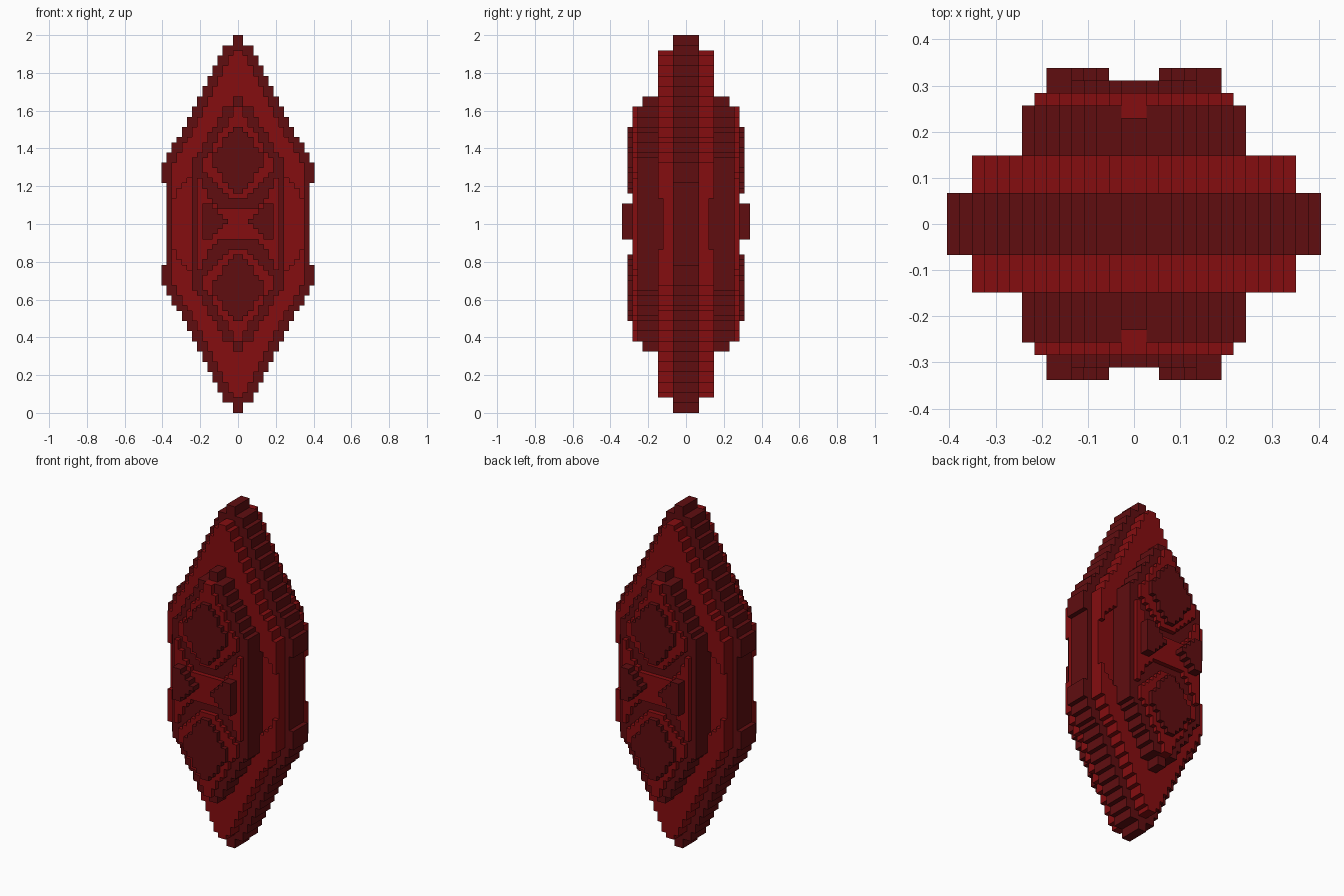
import bpy, bmesh

# remove the default cube only
cube = bpy.data.objects.get("Cube")
if cube:
    bpy.data.objects.remove(cube, do_unlink=True)

U = 1 / 37  # size of one block


def material(name, rgb):
    m = bpy.data.materials.new(name)
    m.use_nodes = True
    m.diffuse_color = (*rgb, 1)
    m.node_tree.nodes["Principled BSDF"].inputs["Base Color"].default_value = (*rgb, 1)
    return m


RED = material("bright red", (0.235, 0.004, 0.005))
DARK = material("dark maroon", (0.115, 0.004, 0.005))


def prism(name, x0, tops, bottoms, depth, mat):
    """Stepped outline of one-block columns starting at x0, running from -depth to +depth in y."""
    up, low = [], []
    for i, (t, b) in enumerate(zip(tops, bottoms)):
        up += [(x0 + i, t), (x0 + i + 1, t)]
        low += [(x0 + i, b), (x0 + i + 1, b)]
    loop = []
    for p in up + low[::-1]:
        if not loop or loop[-1] != p:
            loop.append(p)
    # drop points in the middle of straight runs
    n = len(loop)
    loop = [p for i, p in enumerate(loop)
            if not (loop[i - 1][0] == p[0] == loop[(i + 1) % n][0]
                    or loop[i - 1][1] == p[1] == loop[(i + 1) % n][1])]
    bm = bmesh.new()
    face = bm.faces.new([bm.verts.new((x * U, -depth * U, 1 + z * U)) for x, z in loop])
    ext = bmesh.ops.extrude_face_region(bm, geom=[face])
    verts = [g for g in ext["geom"] if isinstance(g, bmesh.types.BMVert)]
    bmesh.ops.translate(bm, verts=verts, vec=(0, 2 * depth * U, 0))
    bmesh.ops.recalc_face_normals(bm, faces=bm.faces)
    mesh = bpy.data.meshes.new(name)
    bm.to_mesh(mesh)
    bm.free()
    mesh.materials.append(mat)
    ob = bpy.data.objects.new(name, mesh)
    bpy.context.collection.objects.link(ob)
    return ob


def neg(a):
    return [-v for v in a]


def symmetric(name, tops, bottoms, depth, mat):
    """Columns listed from the middle outwards, mirrored left and right."""
    prism(name, -len(tops), tops[::-1] + tops, bottoms[::-1] + bottoms, depth, mat)


def pair(name, tops, bottoms, depth, mat):
    """Same shape above and below the middle."""
    symmetric("upper_" + name, tops, bottoms, depth, mat)
    symmetric("lower_" + name, neg(bottoms), neg(tops), depth, mat)


# dark core slab with corner lugs
core = [37, 35] + list(range(35, 16, -2)) + [16, 14]
symmetric("core_slab", core, neg(core), 2.5, DARK)
for side, x in (("left", 14), ("right", -15)):
    prism("upper_lug_" + side, x, [12], [8], 2.5, DARK)
    prism("lower_lug_" + side, x, [-8], [-12], 2.5, DARK)

# red shell: raised end caps around a slightly sunken middle band
shell = [34] + core[3:] + [12]
step = [10] * 9 + [9, 8, 7, 5]
pair("shell_cap", shell, step, 5.5, RED)
symmetric("shell_band", step, neg(step), 4.5, RED)

# dark raised frame and its end tips
frame = [22, 23, 23, 21, 19, 18, 16, 14, 13]
symmetric("frame", frame, neg(frame), 9.5, DARK)
pair("frame_tip", [25], [21], 8.5, DARK)

# red panels separated by grooves
pair("diamond_panel", [23, 21, 19, 18, 16, 14, 13], [5, 5, 6, 7, 8, 9, 10], 10.5, RED)
cross = [3, 3, 3, 3, 4, 5, 7, 9]
symmetric("cross_panel", cross, neg(cross), 10.5, RED)

# dark diamond plates
pair("diamond_plate", [19, 18, 17, 15, 14], [6, 7, 8, 10, 11], 11.5, DARK)

# dark side wedges pointing at the middle
wt, wb = [1, 2, 3, 4, 4], [0, -1, -2, -3, -3]
prism("wedge_left", 2, wt, wb, 12.5, DARK)
prism("wedge_right", -7, wt[::-1], wb[::-1], 12.5, DARK)
